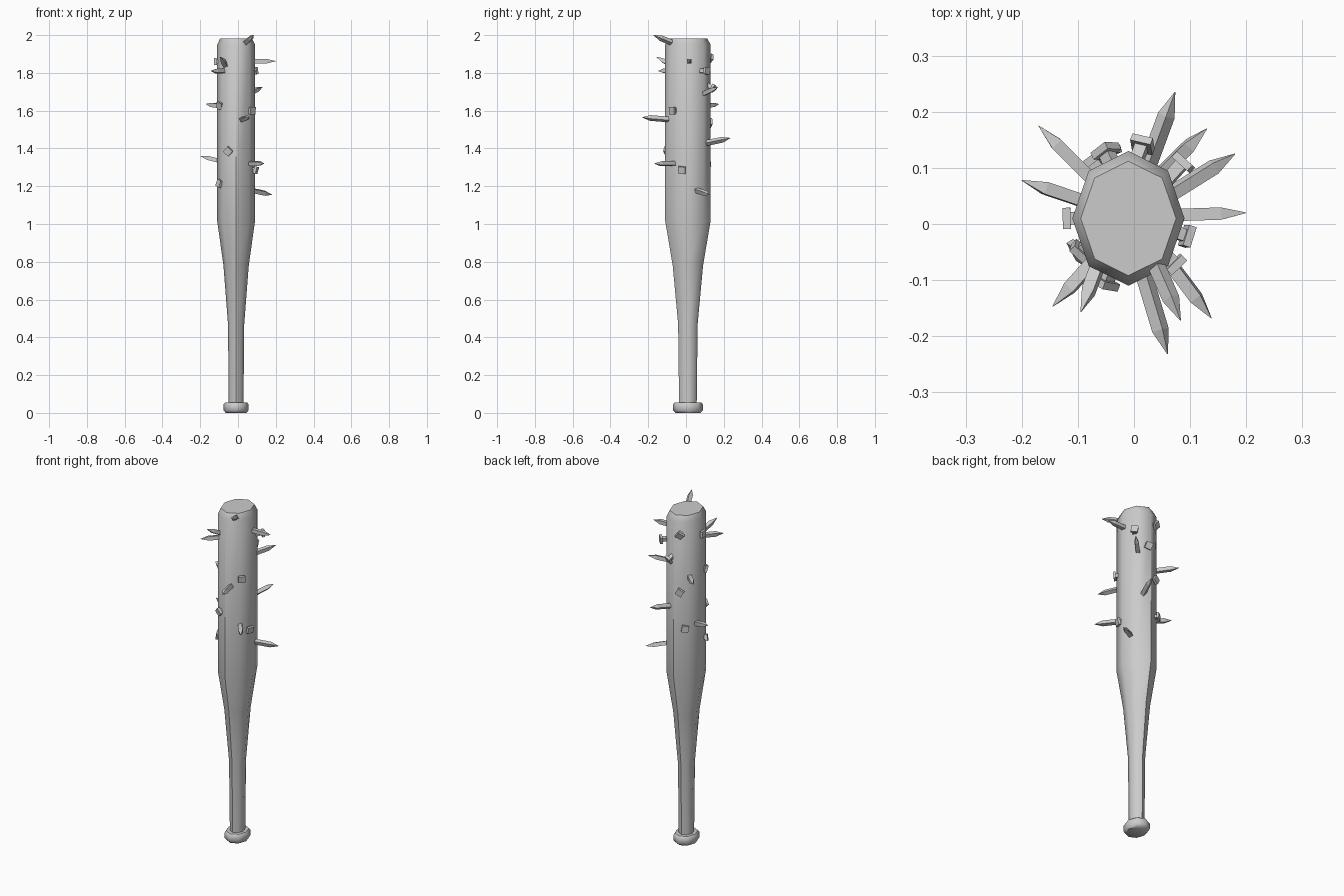
import bpy, bmesh
from math import radians, sin, cos, pi
from mathutils import Vector, Matrix

cube = bpy.data.objects.get("Cube")
if cube:
    bpy.data.objects.remove(cube, do_unlink=True)


def make_material(name, value):
    mat = bpy.data.materials.new(name)
    mat.use_nodes = True
    colour = (value, value, value, 1)
    mat.diffuse_color = colour
    mat.node_tree.nodes["Principled BSDF"].inputs["Base Color"].default_value = colour
    return mat


def finish(bm, name, mat):
    bmesh.ops.recalc_face_normals(bm, faces=bm.faces)
    mesh = bpy.data.meshes.new(name)
    bm.to_mesh(mesh)
    bm.free()
    mesh.materials.append(mat)
    obj = bpy.data.objects.new(name, mesh)
    bpy.context.collection.objects.link(obj)
    return obj


def loft(bm, rings):
    """Bridge closed rings of points and cap both ends."""
    loops = [[bm.verts.new(p) for p in ring] for ring in rings]
    for low, high in zip(loops, loops[1:]):
        for i in range(len(low)):
            j = (i + 1) % len(low)
            bm.faces.new((low[i], low[j], high[j], high[i]))
    bm.faces.new(loops[0][::-1])
    bm.faces.new(loops[-1])


grey = make_material("plain grey", 0.6)

# Bat: eight-sided lathe, slightly deeper than wide
CENTRE = Vector((-0.01, 0.01, 0))
profile = [(0.055, 0.0), (0.066, 0.014), (0.066, 0.045), (0.058, 0.056),
           (0.039, 0.056), (0.043, 0.47), (0.067, 0.78), (0.1, 1.015),
           (0.1, 1.95), (0.085, 1.982)]
bm = bmesh.new()
loft(bm, [[CENTRE + Vector((r * cos(k * pi / 4), 1.2 * r * sin(k * pi / 4), z))
           for k in range(8)] for r, z in profile])
bat = finish(bm, "bat", grey)
bpy.context.view_layer.objects.active = bat
bat.select_set(True)
bpy.ops.object.shade_smooth_by_angle(angle=radians(50))
bat.select_set(False)


# Nails: square shank with a pointed tip and a square head, driven right through
def nail(name, tip, head, roll):
    tip, head = Vector(tip), Vector(head)
    length = (tip - head).length
    sections = [(0.019, -0.007), (0.019, 0.007), (0.011, 0.007),
                (0.011, length - 0.045), (0.0005, length)]
    corners = [(-1, -1), (1, -1), (1, 1), (-1, 1)]
    bm = bmesh.new()
    loft(bm, [[(s * a, s * b, d) for a, b in corners] for s, d in sections])
    turn = (tip - head).to_track_quat('Z', 'Y').to_matrix().to_4x4()
    bm.transform(Matrix.Translation(head) @ turn @ Matrix.Rotation(radians(roll), 4, 'Z'))
    finish(bm, name, grey)


nails = [  # tip, head, roll
    ((0.083, -0.172, 2.0), (-0.05, 0.13, 1.875), 35),
    ((0.2, 0.02, 1.862), (-0.12, 0.01, 1.86), 0),
    ((-0.095, -0.157, 1.885), (0.015, 0.142, 1.72), 15),
    ((-0.145, -0.147, 1.81), (0.088, 0.11, 1.81), 10),
    ((0.13, 0.17, 1.725), (-0.095, -0.05, 1.625), 10),
    ((-0.17, 0.175, 1.635), (0.075, -0.072, 1.6), 0),
    ((0.06, -0.232, 1.565), (-0.048, 0.128, 1.535), 30),
    ((0.073, 0.235, 1.455), (-0.052, -0.105, 1.385), 45),
    ((-0.2, 0.078, 1.36), (0.095, -0.022, 1.285), 5),
    ((0.138, -0.168, 1.32), (-0.075, 0.115, 1.32), 10),
    ((0.18, 0.125, 1.155), (-0.1, -0.05, 1.215), 20),
]
for number, (tip, head, roll) in enumerate(nails, 1):
    nail(f"nail_{number}", tip, head, roll)
